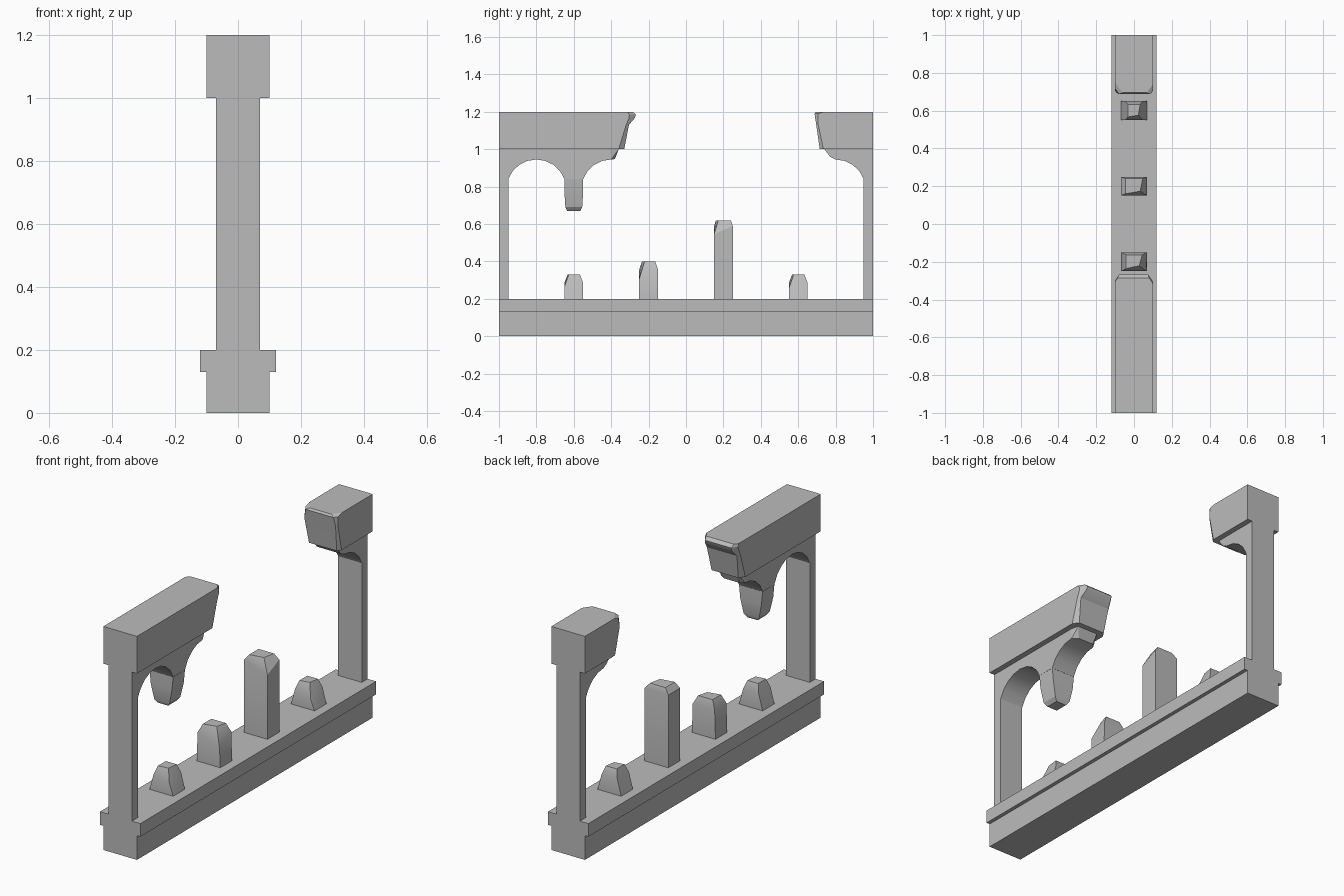
import bpy, bmesh, math

cube = bpy.data.objects.get("Cube")
if cube:
    bpy.data.objects.remove(cube, do_unlink=True)

stone = bpy.data.materials.new("grey stone")
GREY = (0.5, 0.5, 0.5, 1)
stone.diffuse_color = GREY
stone.use_nodes = True
stone.node_tree.nodes["Principled BSDF"].inputs["Base Color"].default_value = GREY


def finish(name, bm):
    bmesh.ops.recalc_face_normals(bm, faces=bm.faces)
    mesh = bpy.data.meshes.new(name)
    bm.to_mesh(mesh)
    bm.free()
    mesh.materials.append(stone)
    obj = bpy.data.objects.new(name, mesh)
    bpy.context.collection.objects.link(obj)
    bpy.ops.object.select_all(action="DESELECT")
    obj.select_set(True)
    bpy.context.view_layer.objects.active = obj
    bpy.ops.object.shade_smooth_by_angle(angle=math.radians(25))
    return obj


def loft(name, rings):
    """Skin a stack of equal-length point rings and cap both ends."""
    bm = bmesh.new()
    loops = [[bm.verts.new(p) for p in ring] for ring in rings]
    n = len(loops[0])
    for a, b in zip(loops, loops[1:]):
        for i in range(n):
            j = (i + 1) % n
            bm.faces.new((a[i], a[j], b[j], b[i]))
    bm.faces.new(loops[0])
    bm.faces.new(loops[-1])
    return finish(name, bm)


def prism(name, profile, half):
    """Extrude a (y, z) profile across the wall thickness."""
    return loft(name, [[(x, y, z) for y, z in profile] for x in (-half, half)])


def hull(name, points):
    bm = bmesh.new()
    for p in points:
        bm.verts.new(p)
    res = bmesh.ops.convex_hull(bm, input=bm.verts)
    junk = {v for v in res["geom_interior"] if isinstance(v, bmesh.types.BMVert)}
    bmesh.ops.delete(bm, geom=list(junk), context="VERTS")
    return finish(name, bm)


def rect(y0, y1, z0, z1):
    return [(y0, z0), (y1, z0), (y1, z1), (y0, z1)]


def arc(centre, start, end, steps):
    """Shallow round arch from one sideways offset to another."""
    r, zc = 0.16, 0.785
    a, b = math.asin(start / r), math.asin(end / r)
    angles = [a + (b - a) * i / steps for i in range(steps + 1)]
    return [(centre + r * math.sin(t), zc + r * math.cos(t)) for t in angles]


# Plinth and ledge
prism("base_plinth", rect(-1, 1, 0, 0.13), 0.10)
prism("base_ledge", rect(-1, 1, 0.13, 0.2), 0.12)

# End posts with the remains of the arches
prism("front_arch_wall", [(-1, 0.2), (-0.95, 0.2)] + arc(-0.8, -0.15, 0.15, 8)
      + arc(-0.4, -0.15, 0, 4) + [(-0.4, 1), (-1, 1)], 0.07)
prism("back_arch_wall", [(1, 0.2), (0.95, 0.2)] + arc(0.8, 0.15, 0, 4)
      + [(0.77, 0.96), (0.74, 1), (1, 1)], 0.07)

# Chipped end of the broken front arch
hull("front_arch_chip",
     [(x, -0.4, z) for x in (-0.07, 0.07) for z in (0.945, 1)]
     + [(x, -0.38, 0.947) for x in (-0.05, 0.04)]
     + [(x, -0.36, 1) for x in (-0.06, 0.06)])

# Hanging broken mullion
pendant = [(0.84, 0.07, 0.05), (0.77, 0.063, 0.05),
           (0.69, 0.046, 0.045), (0.67, 0.03, 0.035)]
loft("hanging_mullion", [[(sx * w, -0.6 + sy * d, z) for sx, sy in
                          ((-1, -1), (1, -1), (1, 1), (-1, 1))]
                         for z, w, d in pendant])


# Beams with broken ends; each layer is height, end position, corner cut
def beam(name, outer, side, layers):
    rings = []
    for z, end, left_cut, right_cut in layers:
        rings.append([(-0.1, outer, z), (0.1, outer, z),
                      (0.1, end - side * right_cut, z),
                      (0.1 - right_cut * 0.7, end, z),
                      (-0.1 + left_cut * 0.7, end, z),
                      (-0.1, end - side * left_cut, z)])
    loft(name, rings)


beam("front_beam", -1, 1, [(1, -0.33, 0.03, 0.03), (1.13, -0.305, 0.015, 0.015),
                           (1.165, -0.275, 0.03, 0.03), (1.185, -0.268, 0.03, 0.035),
                           (1.2, -0.285, 0.02, 0.03)])
beam("back_beam", 1, -1, [(1, 0.715, 0.03, 0.02), (1.14, 0.695, 0.01, 0.01),
                          (1.19, 0.687, 0.03, 0.02), (1.2, 0.695, 0.055, 0.045)])


# Broken mullion stumps: shoulder height and half width, top height and half size
def stump(name, y, shoulder, width, top, top_x, top_y, chip):
    points = [(sx * 0.07, y + sy * 0.05, 0.2) for sx in (-1, 1) for sy in (-1, 1)]
    for sx in (-1, 1):
        for sy in (-1, 1):
            drop = chip if (sx, sy) == (1, -1) else 0
            points.append((sx * width, y + sy * 0.05, shoulder - drop))
            points.append((sx * (top_x - drop * 0.3), y + sy * (top_y - drop * 0.3), top))
    hull(name, points)


stump("stump_1", -0.6, 0.285, 0.047, 0.33, 0.032, 0.033, 0.02)
stump("stump_2", -0.2, 0.355, 0.065, 0.40, 0.043, 0.036, 0.05)
stump("stump_3", 0.2, 0.59, 0.07, 0.62, 0.046, 0.04, 0.045)
stump("stump_4", 0.6, 0.285, 0.047, 0.33, 0.032, 0.033, 0.03)
